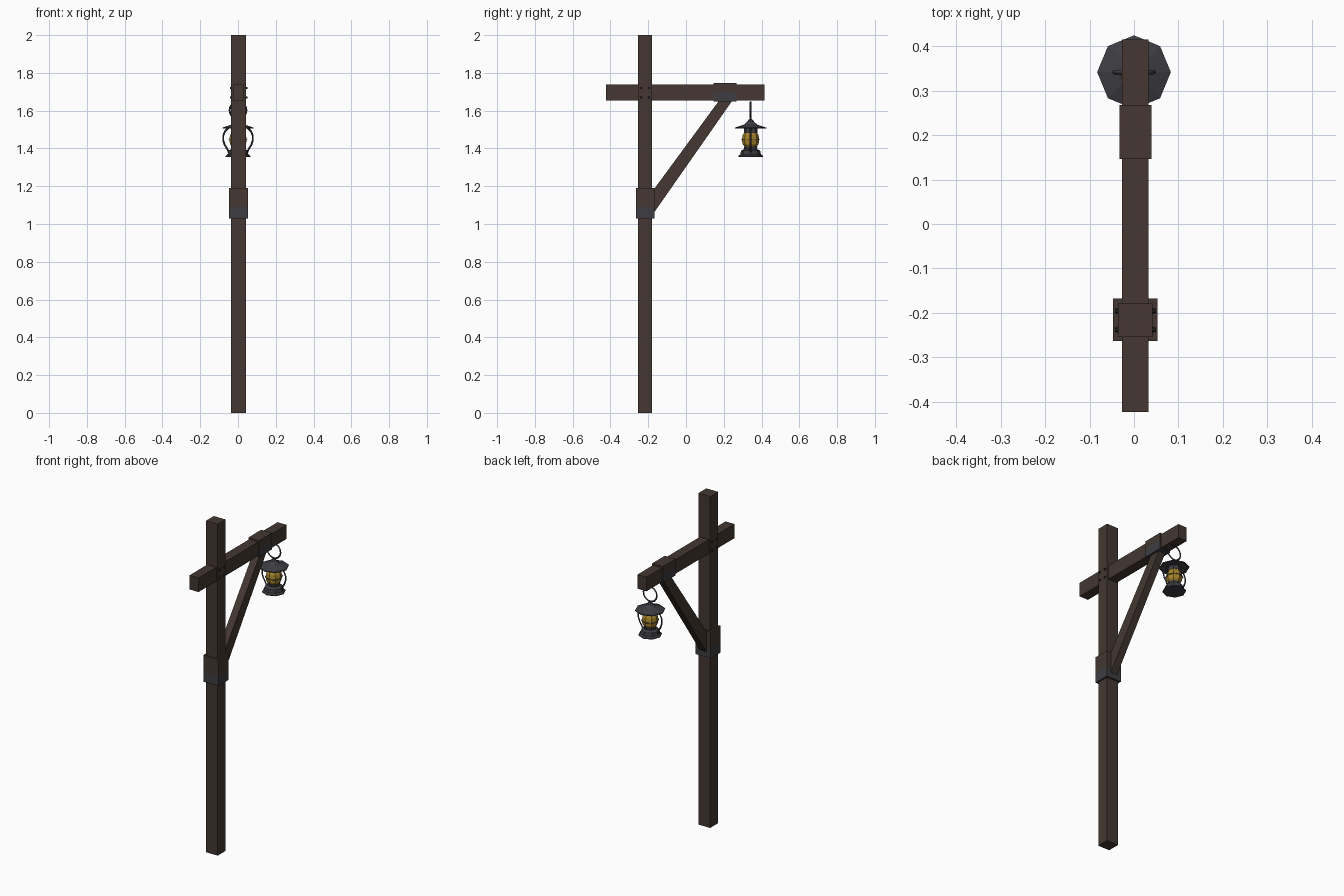
import bpy, bmesh, math
from mathutils import Vector, Matrix

if "Cube" in bpy.data.objects:
    bpy.data.objects.remove(bpy.data.objects["Cube"])


def material(name, rgb):
    m = bpy.data.materials.new(name)
    m.diffuse_color = (*rgb, 1)
    m.use_nodes = True
    m.node_tree.nodes["Principled BSDF"].inputs["Base Color"].default_value = m.diffuse_color
    return m


WOOD = material("dark brown wood", (0.058, 0.039, 0.031))
IRON = material("blue grey iron", (0.047, 0.047, 0.055))
NAIL = material("black iron", (0.02, 0.018, 0.018))
GLASS = material("amber glass", (0.38, 0.23, 0.025))


def finish(name, bm, *mats):
    bmesh.ops.recalc_face_normals(bm, faces=bm.faces)
    me = bpy.data.meshes.new(name)
    bm.to_mesh(me)
    bm.free()
    for m in mats:
        me.materials.append(m)
    ob = bpy.data.objects.new(name, me)
    bpy.context.collection.objects.link(ob)
    return ob


def box(name, lo, hi, split=None):
    """Wooden box; faces below the split height become iron."""
    lo, hi = Vector(lo), Vector(hi)
    bm = bmesh.new()
    mat = Matrix.Translation((lo + hi) / 2) @ Matrix.Diagonal((*(hi - lo), 1))
    bmesh.ops.create_cube(bm, size=1, matrix=mat)
    if split:
        bmesh.ops.bisect_plane(bm, geom=bm.verts[:] + bm.edges[:] + bm.faces[:],
                               plane_co=(0, 0, split), plane_no=(0, 0, 1))
        for f in bm.faces:
            f.material_index = int(f.calc_center_median().z < split)
    return finish(name, bm, WOOD, IRON)


def lathe(name, profile, mat, centre, sides=8):
    """Revolve (radius, z) pairs, closing both ends."""
    bm = bmesh.new()
    rings = []
    for r, z in profile:
        rings.append([bm.verts.new((centre[0] + r * math.cos(2 * math.pi * i / sides),
                                    centre[1] + r * math.sin(2 * math.pi * i / sides), z))
                      for i in range(sides)])
    for a, b in zip(rings, rings[1:]):
        for i in range(sides):
            j = (i + 1) % sides
            bm.faces.new((a[i], a[j], b[j], b[i]))
    bm.faces.new(rings[0])
    bm.faces.new(rings[-1])
    return finish(name, bm, mat)


def wire(name, pts, radius, mat, cyclic=False):
    """Thin round bar along a path."""
    cu = bpy.data.curves.new(name, 'CURVE')
    cu.dimensions = '3D'
    cu.bevel_depth = radius
    cu.bevel_resolution = 0
    cu.use_fill_caps = True
    sp = cu.splines.new('POLY')
    sp.points.add(len(pts) - 1)
    for p, co in zip(sp.points, pts):
        p.co = (*co, 1)
    sp.use_cyclic_u = cyclic
    cu.materials.append(mat)
    ob = bpy.data.objects.new(name, cu)
    bpy.context.collection.objects.link(ob)
    return ob


# timber frame
CX = 0.003
box("post", (CX - 0.039, -0.254, 0), (CX + 0.039, -0.179, 2))
box("cross_beam", (CX - 0.03, -0.424, 1.653), (CX + 0.03, 0.416, 1.738))
box("post_collar", (CX - 0.05, -0.264, 1.03), (CX + 0.05, -0.168, 1.19), 1.09)
box("beam_collar", (CX - 0.036, 0.146, 1.648), (CX + 0.036, 0.268, 1.747), 1.70)

# diagonal brace
bm = bmesh.new()
outline = [(-0.18, 1.17), (-0.18, 1.045), (0.25, 1.66), (0.18, 1.66)]
f = bm.faces.new([bm.verts.new((CX - 0.022, y, z)) for y, z in outline])
ext = bmesh.ops.extrude_face_region(bm, geom=[f])
bmesh.ops.translate(bm, vec=(0.044, 0, 0),
                    verts=[v for v in ext["geom"] if isinstance(v, bmesh.types.BMVert)])
finish("brace", bm, WOOD)

# nails on both sides of the joint
bm = bmesh.new()
for s in (-1, 1):
    for y in (-0.238, -0.196):
        for z in (1.67, 1.72):
            m = Matrix.Translation((CX + s * 0.04, y, z)) @ Matrix.Rotation(s * math.pi / 2, 4, 'Y')
            bmesh.ops.create_cone(bm, cap_ends=True, segments=6, radius1=0.008,
                                  radius2=0.005, depth=0.012, matrix=m)
finish("nails", bm, NAIL)

# lantern body
C = (0, 0.342)
lathe("lantern_base", [(0.065, 1.356), (0.065, 1.361), (0.055, 1.368), (0.051, 1.388),
                       (0.034, 1.397), (0.036, 1.41)], IRON, C)
lathe("lantern_glass", [(0.03, 1.408), (0.042, 1.422), (0.046, 1.446),
                        (0.042, 1.47), (0.032, 1.487)], GLASS, C)
lathe("lantern_neck", [(0.036, 1.483), (0.036, 1.508)], IRON, C)
lathe("lantern_roof", [(0.05, 1.506), (0.083, 1.505), (0.083, 1.51), (0.035, 1.526),
                       (0.02, 1.54), (0.008, 1.555)], IRON, C)

# wire guard, side arms and hanging ring


def circle(r, z, n, upright):
    for i in range(n):
        a = 2 * math.pi * i / n
        c, s = r * math.cos(a), r * math.sin(a)
        yield (c, C[1], z + s) if upright else (c, C[1] + s, z)


wire("glass_guard", list(circle(0.048, 1.446, 8, False)), 0.0025, IRON, True)
arm = [(0.052, 1.508), (0.068, 1.492), (0.078, 1.468), (0.078, 1.442),
       (0.07, 1.418), (0.057, 1.398), (0.048, 1.378)]
for s, side in ((-1, "left"), (1, "right")):
    wire(side + "_arm", [(s * x, C[1], z) for x, z in arm], 0.005, IRON)
wire("hanging_ring", list(circle(0.045, 1.602, 14, True)), 0.005, IRON, True)
